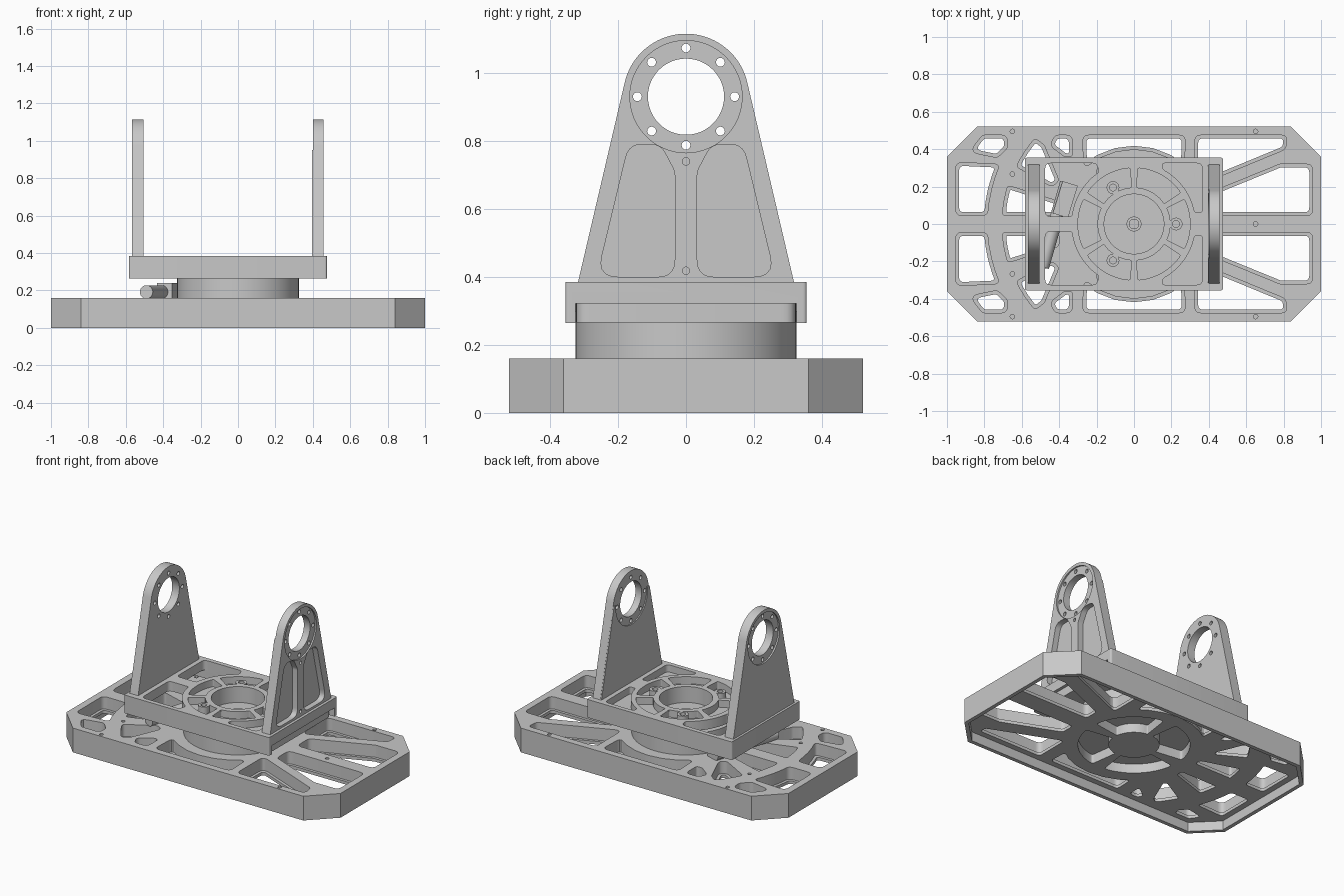
import bpy
import bmesh
from math import cos, sin, tan, radians, pi
from mathutils import Vector
from mathutils.geometry import tessellate_polygon

old = bpy.data.objects.get("Cube")
if old:
    bpy.data.objects.remove(old)

grey = bpy.data.materials.new("machined grey")
grey.use_nodes = True
grey.diffuse_color = (0.58, 0.58, 0.58, 1)
grey.node_tree.nodes["Principled BSDF"].inputs["Base Color"].default_value = (0.58, 0.58, 0.58, 1)


# ---- 2D outline helpers ----
def arc(r, a0, a1, n=12, cx=0, cy=0):
    steps = [radians(a0 + (a1 - a0) * i / n) for i in range(n + 1)]
    return [(cx + r * cos(a), cy + r * sin(a)) for a in steps]


def circle(r, cx=0, cy=0, n=48):
    return arc(r, 0, 360, n, cx, cy)[:-1]


def sector(r0, r1, a0, a1):
    return arc(r1, a0, a1) + arc(r0, a1, a0)


def rect(x0, y0, x1, y1):
    return [(x0, y0), (x1, y0), (x1, y1), (x0, y1)]


def flip_x(poly):
    return [(-x, y) for x, y in poly]


def flip_y(poly):
    return [(x, -y) for x, y in poly]


def ccw(poly):
    pts = [Vector(p) for p in poly]
    area = sum(pts[i - 1].cross(pts[i]) for i in range(len(pts)))
    return pts if area > 0 else pts[::-1]


def inset(poly, d):
    pts, out = ccw(poly), []
    for i, p in enumerate(pts):
        a = (p - pts[i - 1]).normalized()
        b = (pts[(i + 1) % len(pts)] - p).normalized()
        na, nb = Vector((-a.y, a.x)), Vector((-b.y, b.x))
        out.append(p + (na + nb) * d / (1 + na.dot(nb)))
    return out


def rounded(poly, r, n=5):
    pts, out = ccw(poly), []
    for i, p in enumerate(pts):
        u, v = pts[i - 1] - p, pts[(i + 1) % len(pts)] - p
        turn = pi - u.angle(v)
        if turn < 0.35:
            out.append(p)
            continue
        t = min(r * tan(turn / 2), 0.45 * u.length, 0.45 * v.length)
        a, b = p + u.normalized() * t, p + v.normalized() * t
        for k in range(n + 1):
            s = k / n
            out.append(a * (1 - s) ** 2 + p * 2 * s * (1 - s) + b * s * s)
    return out


# ---- solid helpers ----
def finish(name, bm):
    mesh = bpy.data.meshes.new(name)
    bm.to_mesh(mesh)
    bm.free()
    mesh.materials.append(grey)
    ob = bpy.data.objects.new(name, mesh)
    bpy.context.collection.objects.link(ob)
    return ob


def wall(bm, poly, lo, hi, axis="z"):
    def place(h):
        return [bm.verts.new((x, y, h) if axis == "z" else (h, x, y)) for x, y in ccw(poly)]
    bottom, top = place(lo), place(hi)
    for i in range(len(top)):
        bm.faces.new((bottom[i - 1], bottom[i], top[i], top[i - 1]))
    return bottom, top


def sheet(bm, outline, holes, z):
    loops = [[Vector((x, y, z)) for x, y in ccw(p)] for p in [outline] + holes]
    verts = [bm.verts.new(p) for loop in loops for p in loop]
    for tri in tessellate_polygon(loops):
        bm.faces.new([verts[i] for i in tri])


def prism(name, polys, lo, hi, axis="z"):
    bm = bmesh.new()
    for poly in polys:
        bottom, top = wall(bm, poly, lo, hi, axis)
        bm.faces.new(bottom[::-1])
        bm.faces.new(top)
    return finish(name, bm)


def cut(ob, polys, lo, hi, axis="z"):
    tool = prism("cutter", polys, lo, hi, axis)
    tool.hide_render = True
    mod = ob.modifiers.new("cut", "BOOLEAN")
    mod.operation, mod.solver, mod.object = "DIFFERENCE", "EXACT", tool
    bpy.context.view_layer.objects.active = ob
    bpy.ops.object.modifier_apply(modifier=mod.name)
    bpy.data.objects.remove(tool)


def smooth(ob):
    bpy.ops.object.select_all(action="DESELECT")
    ob.select_set(True)
    bpy.context.view_layer.objects.active = ob
    bpy.ops.object.shade_smooth_by_angle(angle=radians(30))


# ---- base plate: octagon, hollow below, stepped lightening pockets ----
corner = [(1, 0.36), (0.84, 0.52), (-0.84, 0.52), (-1, 0.36)]
octagon = corner + flip_y(corner)[::-1]
inner_octagon = inset(octagon, 0.025)
half = [
    [(0.955, 0.045), (0.955, 0.32), (0.78, 0.32), (0.4, 0.165), (0.4, 0.045)],
    [(0.325, 0.475), (0.325, 0.2), (0.81, 0.4), (0.82, 0.475)],
    [(0.275, 0.475), (-0.275, 0.475)] + arc(0.4, 132, 48, 6),
    [(-0.953, 0.33), (-0.953, 0.045)] + arc(0.785, 176.7, 156, 4),
    [(-0.88, 0.385), (-0.73, 0.355), (-0.675, 0.41), (-0.68, 0.475), (-0.81, 0.475)],
    arc(0.705, 176.3, 163, 4) + [(-0.4, 0.12), (-0.4, 0.045)],
    arc(0.7, 154, 139, 4) + [(-0.48, 0.42), (-0.4, 0.23), (-0.44, 0.2)],
    [(-0.33, 0.475), (-0.42, 0.475), (-0.45, 0.42), (-0.37, 0.36), (-0.33, 0.36)],
]
pockets = half + [flip_y(p) for p in half]
wide = [rounded(p, 0.035) for p in pockets]
narrow = [rounded(inset(p, 0.018), 0.025) for p in pockets]
slots = [rounded(sector(0.15, 0.33, a + 8, a + 82), 0.04) for a in range(0, 360, 90)]
spots = [(x, y) for x in (-0.65, 0.65) for y in (-0.495, 0.495)]
spots += [(-0.65, 0.267), (-0.65, -0.267), (0.65, 0)]
screws = [circle(0.012, x, y, 16) for x, y in spots]

bm = bmesh.new()
sheet(bm, octagon, wide + screws, 0.16)
sheet(bm, inner_octagon, narrow + slots, 0.06)
sheet(bm, octagon, [inner_octagon], 0)
wall(bm, octagon, 0, 0.16)
wall(bm, inner_octagon, 0, 0.06)
for outer, inner in zip(wide, narrow):
    sheet(bm, outer, [inner], 0.08)
    wall(bm, outer, 0.08, 0.16)
    wall(bm, inner, 0.06, 0.08)
for blind, edge in [(p, 0.06) for p in slots] + [(p, 0.16) for p in screws]:
    sheet(bm, blind, [], 0.12)
    wall(bm, blind, min(edge, 0.12), max(edge, 0.12))
bmesh.ops.remove_doubles(bm, verts=bm.verts, dist=0.00001)
bmesh.ops.recalc_face_normals(bm, faces=bm.faces)
base = finish("base_plate", bm)

# ---- turntable drum with central bore ----
drum = prism("turntable_drum", [circle(0.325, n=72)], 0.158, 0.3)
cut(drum, [circle(0.16)], 0.28, 0.4)
hub = prism("centre_hub", [circle(0.04, n=32)], 0.27, 0.3)
cut(hub, [circle(0.025, n=32)], 0.285, 0.4)

# ---- deck: box with side skirts, ring pockets and corner pockets ----
deck = prism("deck", [rounded(rect(-0.583, -0.355, 0.475, 0.355), 0.012)], 0.265, 0.385)
cut(deck, [rounded(rect(-0.553, -0.325, 0.445, 0.325), 0.04)], 0.2, 0.322)
cut(deck, [rect(0.4, -0.325, 0.6, 0.325)], 0.2, 0.321)
cut(deck, [circle(0.16)], 0.2, 0.5)
ring = [sector(0.195, 0.3, a + 4, a + 56) for a in range(30, 390, 60)]
front_corner = [(0.15, 0.325), (0.365, 0.325), (0.365, 0.06)] + arc(0.33, 11, 62)
shallow = ring + [front_corner, flip_y(front_corner)]
cut(deck, [rounded(p, 0.03) for p in shallow], 0.338, 0.5)
back_corner = [(-0.2, 0.325), (-0.475, 0.325), (-0.475, 0.04)] + arc(0.335, 173, 124)
cut(deck, [rounded(p, 0.03) for p in (back_corner, flip_y(back_corner))], 0.3, 0.5)

# mounting block between the skirts, under the deck
block = prism("mounting_block", [rounded(rect(-0.2, -0.323, 0.455, 0.323), 0.04)], 0.266, 0.33)
cut(block, [circle(0.16)], 0.2, 0.5)

# bosses with screw holes inside three of the ring pockets
seats = [(0.225 * cos(radians(a)), 0.225 * sin(radians(a))) for a in (0, 120, 240)]
bosses = prism("screw_bosses", [circle(0.034, x, y, 24) for x, y in seats], 0.33, 0.384)
cut(bosses, [circle(0.018, x, y, 24) for x, y in seats], 0.35, 0.5)

# ---- uprights: tapered plates with bearing hole and bolt circle ----
plate = [(-0.318, 0.383), (0.318, 0.383)] + arc(0.185, 13, 167, 40, 0, 0.93)
panel = [(0.033, 0.4), (0.262, 0.4), (0.168, 0.79), (0.075, 0.79), (0.033, 0.71)]
bolts = [circle(0.013, x, y, 16) for x, y in arc(0.143, 0, 315, 7, 0, 0.93)]
uprights = []
for name, lo, hi, outer in (("right_upright", -0.568, -0.506, -0.568), ("left_upright", 0.402, 0.457, 0.457)):
    up = prism(name, [plate], lo, hi, "x")
    cut(up, [circle(0.165, 0, 0.93, 64)], outer - 0.01, outer + 0.01, "x")
    cut(up, [circle(0.112, 0, 0.93)] + bolts, lo - 0.1, hi + 0.1, "x")
    uprights.append(up)
cut(uprights[1], [rounded(p, 0.05) for p in (panel, flip_x(panel))], 0.42, 0.6, "x")
cut(uprights[1], [circle(0.011, 0, z, 16) for z in (0.74, 0.418)], 0.44, 0.6, "x")

# thin pad on the inner face of one upright
pad = prism("inner_pad", [[(-0.316, 0.384), (0.316, 0.384), (0.185, 0.95), (-0.185, 0.95)]], 0.395, 0.403, "x")
cut(pad, [circle(0.165, 0, 0.93, 64)], 0.3, 0.5, "x")

# ---- drive motor and its bracket beside the drum ----
start, end = Vector((-0.36, 0.22, 0.192)), Vector((-0.49, -0.23, 0.192))
motor = prism("drive_motor", [circle(0.036, n=32)], 0, (end - start).length)
motor.location = start
motor.rotation_mode = "QUATERNION"
motor.rotation_quaternion = (end - start).to_track_quat("Z", "Y")
bracket = prism("motor_bracket", [rect(-0.045, -0.09, 0.04, 0.09)], 0.158, 0.24)
bracket.location = (-0.365, 0.13, 0)
bracket.rotation_euler = (0, 0, radians(-17))

for ob in [base, drum, hub, deck, block, bosses, pad, motor] + uprights:
    smooth(ob)
